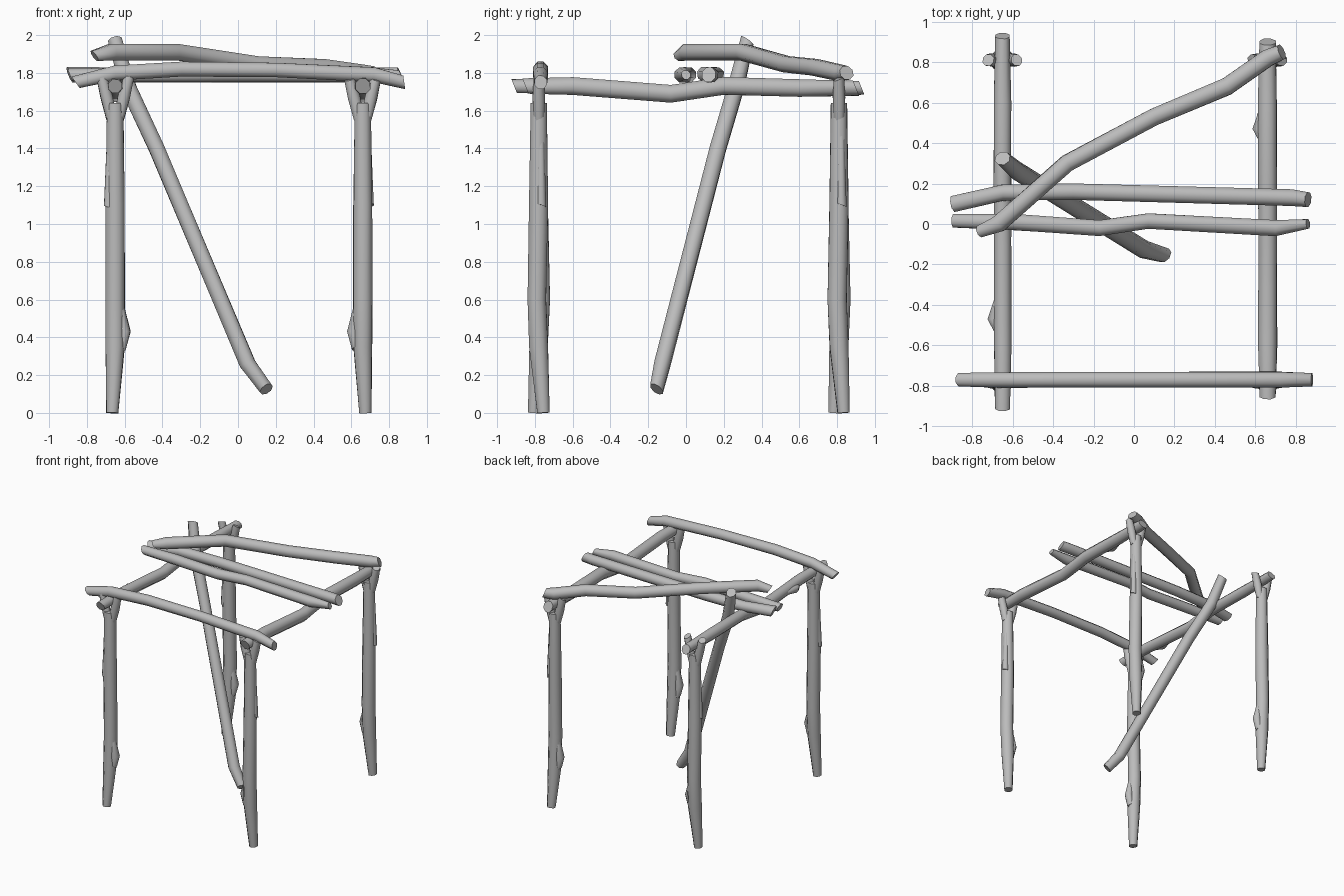
import bpy, bmesh, math, random
from mathutils import Vector

random.seed(4)
if "Cube" in bpy.data.objects:
    bpy.data.objects.remove(bpy.data.objects["Cube"])

# Single flat colour for every log
wood = bpy.data.materials.new("grey_wood")
wood.use_nodes = True
grey = (0.5, 0.5, 0.5, 1)
wood.diffuse_color = grey
wood.node_tree.nodes["Principled BSDF"].inputs["Base Color"].default_value = grey

# Main layout
SIDES = 8
RIGHT, LEFT = -0.65, 0.66
FRONT, BACK = -0.78, 0.81
BEAM_Z, BAR_Z = 1.73, 1.79
THICK = 0.045


def add_limb(bm, path, radius=THICK, start=0.85, end=0.85, chop=0.4):
    """Add a tube along the path; start and end scale its tips, chop slants them."""
    points = [Vector(point) for point in path]
    last = len(points) - 1
    rings = []
    for i, point in enumerate(points):
        before, after = points[max(i - 1, 0)], points[min(i + 1, last)]
        along = (after - before).normalized()
        reference = Vector((0, 1, 0)) if abs(along.z) > 0.7 else Vector((0, 0, 1))
        across = along.cross(reference).normalized()
        upward = along.cross(across)
        size = radius * (start if i == 0 else end if i == last else 1)
        slant = chop if i in (0, last) else 0
        ring = []
        for k in range(SIDES):
            angle = math.tau * (k + 0.5) / SIDES
            rough = size * random.uniform(0.98, 1.07)
            direction = across * math.cos(angle) + upward * math.sin(angle)
            direction += along * slant * math.sin(angle)
            ring.append(bm.verts.new(point + direction * rough))
        rings.append(ring)
    for lower, upper in zip(rings, rings[1:]):
        for k in range(SIDES):
            following = (k + 1) % SIDES
            bm.faces.new((lower[k], lower[following], upper[following], upper[k]))
    bm.faces.new(reversed(rings[0]))
    bm.faces.new(rings[-1])


def finish_log(name, bm, location=(0, 0, 0), turn=0):
    """Turn the collected limbs into one smooth shaded object."""
    bmesh.ops.recalc_face_normals(bm, faces=bm.faces)
    mesh = bpy.data.meshes.new(name)
    bm.to_mesh(mesh)
    bm.free()
    mesh.materials.append(wood)
    log = bpy.data.objects.new(name, mesh)
    bpy.context.collection.objects.link(log)
    log.location = location
    log.rotation_euler.z = turn
    bpy.ops.object.select_all(action='DESELECT')
    log.select_set(True)
    bpy.context.view_layer.objects.active = log
    bpy.ops.object.shade_smooth_by_angle(angle=math.radians(58))


def build_bar(name, path, **shape):
    bm = bmesh.new()
    add_limb(bm, path, **shape)
    finish_log(name, bm)


def build_post(name, location, turn):
    bm = bmesh.new()
    # Trunk with a kicked-out foot
    trunk = [(-0.015, -0.025, 0), (0, 0, 0.35), (0, 0.01, 0.6), (0, 0, 1.1), (0, 0, 1.64)]
    add_limb(bm, trunk, radius=0.052, start=0.65, chop=0)
    # Two fork prongs
    for side in (-1, 1):
        prong = [(side * 0.02, 0, 1.56), (side * THICK, 0, 1.67), (side * 0.07, 0, 1.77)]
        add_limb(bm, prong, radius=0.034)
    # Low knob and upper broken stub
    add_limb(bm, [(0.02, 0, 0.6), (0.05, 0, 0.43), (0.03, 0, 0.34)], radius=0.033, start=0.6)
    add_limb(bm, [(-0.025, -0.01, 1.5), (-0.035, -0.015, 1.1)], radius=0.03, start=0.6)
    finish_log(name, bm, location, turn)


def build_side_beam(name, x, front_end, back_end, knob_y, radius):
    bm = bmesh.new()
    # Log that sags near the middle
    sag = [(front_end, 0), (-0.6, 0), (-0.08, -0.04), (0.2, 0), (0.6, -0.01), (back_end, -0.01)]
    add_limb(bm, [(x, y, BEAM_Z + drop) for y, drop in sag], radius=radius)
    # Snapped twig on the model's right face
    twig = [(x - out, knob_y + shift, BEAM_Z - 0.02)
            for out, shift in ((0.02, 0.1), (THICK, 0), (0.02, -0.06))]
    add_limb(bm, twig, radius=0.03, start=0.7, end=0.7)
    finish_log(name, bm)


# Four posts; the left pair is the right pair turned half way round
for side, x, turn in (("right", RIGHT, 0), ("left", LEFT, math.pi)):
    for end, y in (("front", FRONT), ("back", BACK)):
        build_post(f"{end}_{side}_post", (x, y, 0), turn)

# Side beams resting in the forks
build_side_beam("right_side_beam", RIGHT, -0.91, 0.93, -0.47, THICK)
build_side_beam("left_side_beam", LEFT, -0.85, 0.9, 0.47, 0.049)

# Front bar, arched and lying on the beams
arch = [(-0.86, -0.04), (RIGHT, 0.01), (-0.3, 0.03), (0.2, 0.025), (0.72, 0), (0.88, -0.04)]
build_bar("front_cross_bar", [(x, FRONT + 0.01, BAR_Z + rise) for x, rise in arch], radius=0.041)

# Pair of middle bars
crook = [(-0.89, 0.1), (RIGHT, 0.155), (-0.3, 0.16), (0.78, 0.13), (0.86, 0.12)]
build_bar("back_middle_bar", [(x, y, BAR_Z) for x, y in crook], radius=0.042, start=1, end=0.95)
wave = [(-0.89, 0.015), (-0.6, 0.01), (-0.17, -0.02), (0.07, 0.015), (0.7, -0.02), (0.86, 0)]
build_bar("front_middle_bar", [(x, y, BAR_Z) for x, y in wave], radius=0.041, end=0.6)

# Bent diagonal bar on top
build_bar("diagonal_bar", [
    (-0.76, -0.035, 1.89), (-0.67, 0, 1.91), (-0.33, 0.3, 1.91), (0.1, 0.53, 1.845),
    (0.46, 0.68, 1.83), (LEFT, 0.82, 1.8), (0.73, 0.85, 1.8)], start=0.7)

# Long pole leaning against the right beam
build_bar("leaning_pole", [
    (0.15, -0.155, 0.125), (0.05, -0.125, 0.26), (-0.43, 0.17, 1.4),
    (-0.58, 0.265, 1.72), (RIGHT, 0.325, 1.97)])
